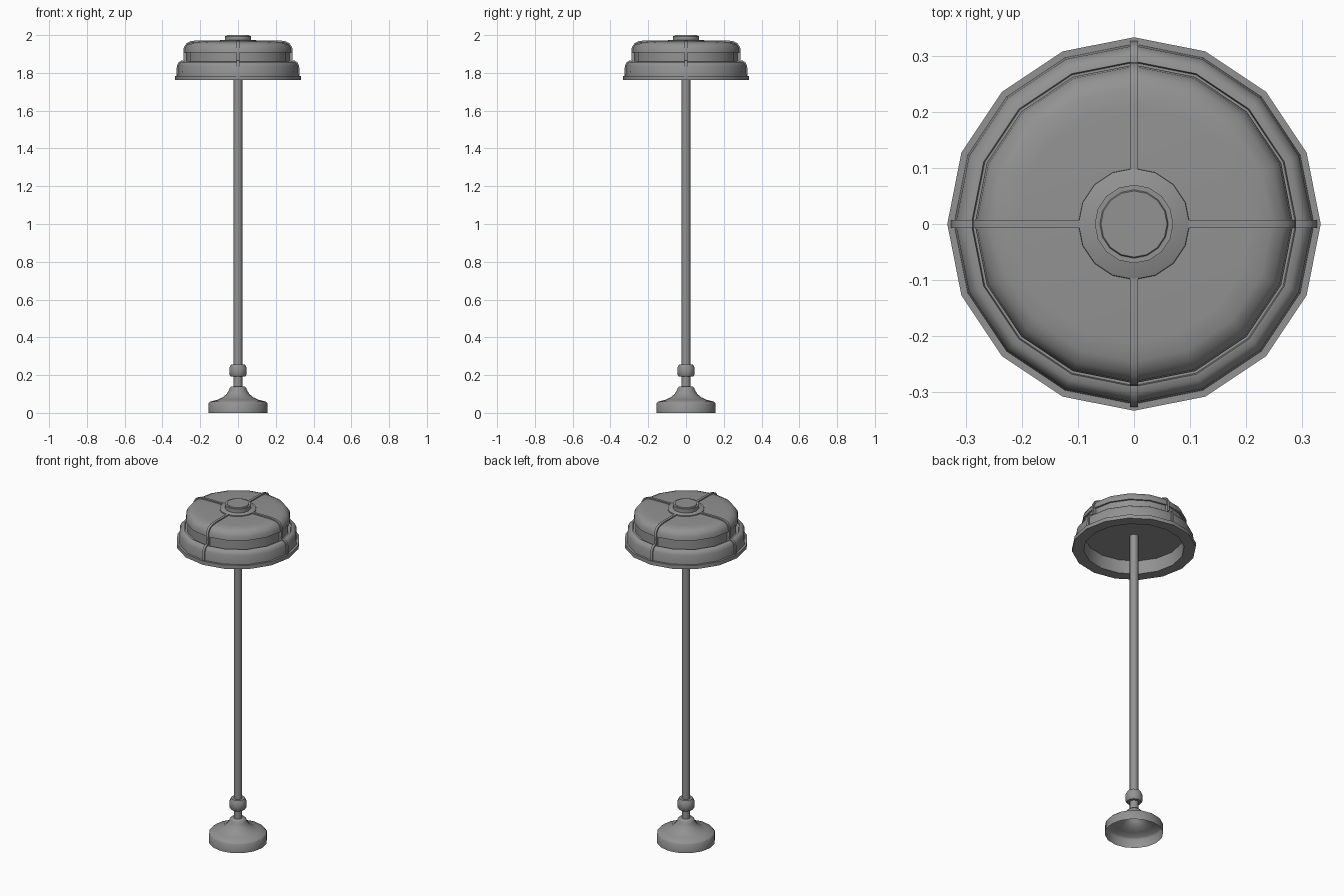
import bpy, bmesh
from math import cos, sin, pi, radians

if "Cube" in bpy.data.objects:
    bpy.data.objects.remove(bpy.data.objects["Cube"])

# dark grey metal
metal = bpy.data.materials.new("dark_metal")
metal.diffuse_color = (0.29, 0.29, 0.29, 1)
metal.use_nodes = True
metal.node_tree.nodes["Principled BSDF"].inputs["Base Color"].default_value = metal.diffuse_color


def finish(bm, name, angle=35):
    bmesh.ops.remove_doubles(bm, verts=bm.verts, dist=1e-5)
    bmesh.ops.recalc_face_normals(bm, faces=bm.faces)
    me = bpy.data.meshes.new(name)
    bm.to_mesh(me)
    bm.free()
    me.materials.append(metal)
    ob = bpy.data.objects.new(name, me)
    bpy.context.collection.objects.link(ob)
    bpy.ops.object.select_all(action='DESELECT')
    ob.select_set(True)
    bpy.context.view_layer.objects.active = ob
    bpy.ops.object.shade_smooth_by_angle(angle=radians(angle))
    return ob


def lathe(name, profile, sides=16, angle=35):
    """Revolve (radius, z) points around the z axis."""
    bm = bmesh.new()
    rings = [[bm.verts.new((r * cos(2 * pi * i / sides), r * sin(2 * pi * i / sides), z))
              for i in range(sides)] if r > 0 else [bm.verts.new((0, 0, z))]
             for r, z in profile]
    for a, b in zip(rings, rings[1:]):
        for i in range(sides):
            j = (i + 1) % sides
            quad = [a[i % len(a)], a[j % len(a)], b[j % len(b)], b[i % len(b)]]
            bm.faces.new(list(dict.fromkeys(quad)))
    return finish(bm, name, angle)


# hollow flared foot
lathe("base", [(0.157, 0), (0.157, 0.05), (0.148, 0.06), (0.11, 0.069), (0.08, 0.083),
               (0.06, 0.1), (0.048, 0.12), (0.044, 0.132), (0.036, 0.14), (0, 0.14)], angle=60)

# pole and its collar
lathe("pole", [(0.023, 0.13), (0.023, 1.845)])
lathe("collar", [(0.022, 0.193), (0.039, 0.193), (0.046, 0.203), (0.046, 0.237),
                 (0.037, 0.256), (0.022, 0.256)])

# two-tier shade with a recessed underside
lathe("shade", [(0, 1.84), (0.265, 1.84), (0.27, 1.762), (0.333, 1.762), (0.333, 1.784),
                (0.321, 1.784), (0.318, 1.835), (0.311, 1.85), (0.302, 1.857), (0.29, 1.859),
                (0.288, 1.85), (0.274, 1.85), (0.274, 1.908), (0.284, 1.908), (0.281, 1.932),
                (0.268, 1.952), (0.245, 1.962), (0.21, 1.965), (0, 1.966)])

# raised top disc and stepped cap
lathe("top_disc", [(0.1, 1.96), (0.099, 1.971), (0.096, 1.973), (0, 1.973)])
lathe("top_cap", [(0.07, 1.965), (0.07, 1.996), (0.061, 1.996), (0.059, 2.0), (0, 2.0)])

# four ribs that follow the shade outline
outer = [(0.09, 1.972), (0.212, 1.972), (0.247, 1.969), (0.272, 1.958), (0.287, 1.935),
         (0.289, 1.9), (0.287, 1.866), (0.298, 1.866), (0.315, 1.856), (0.324, 1.837),
         (0.326, 1.78)]
inner = [(0.3, 1.78), (0.3, 1.84), (0.26, 1.85), (0.26, 1.94), (0.22, 1.955), (0.09, 1.955)]
for k, side in enumerate(("right", "back", "left", "front")):
    bm = bmesh.new()
    c, s = cos(k * pi / 2), sin(k * pi / 2)
    loops = [[bm.verts.new((r * c - w * s, r * s + w * c, z)) for r, z in outer + inner]
             for w in (-0.007, 0.007)]
    n = len(loops[0])
    bm.faces.new(loops[0])
    bm.faces.new(loops[1])
    for i in range(n):
        j = (i + 1) % n
        bm.faces.new((loops[0][i], loops[0][j], loops[1][j], loops[1][i]))
    finish(bm, "rib_" + side)
